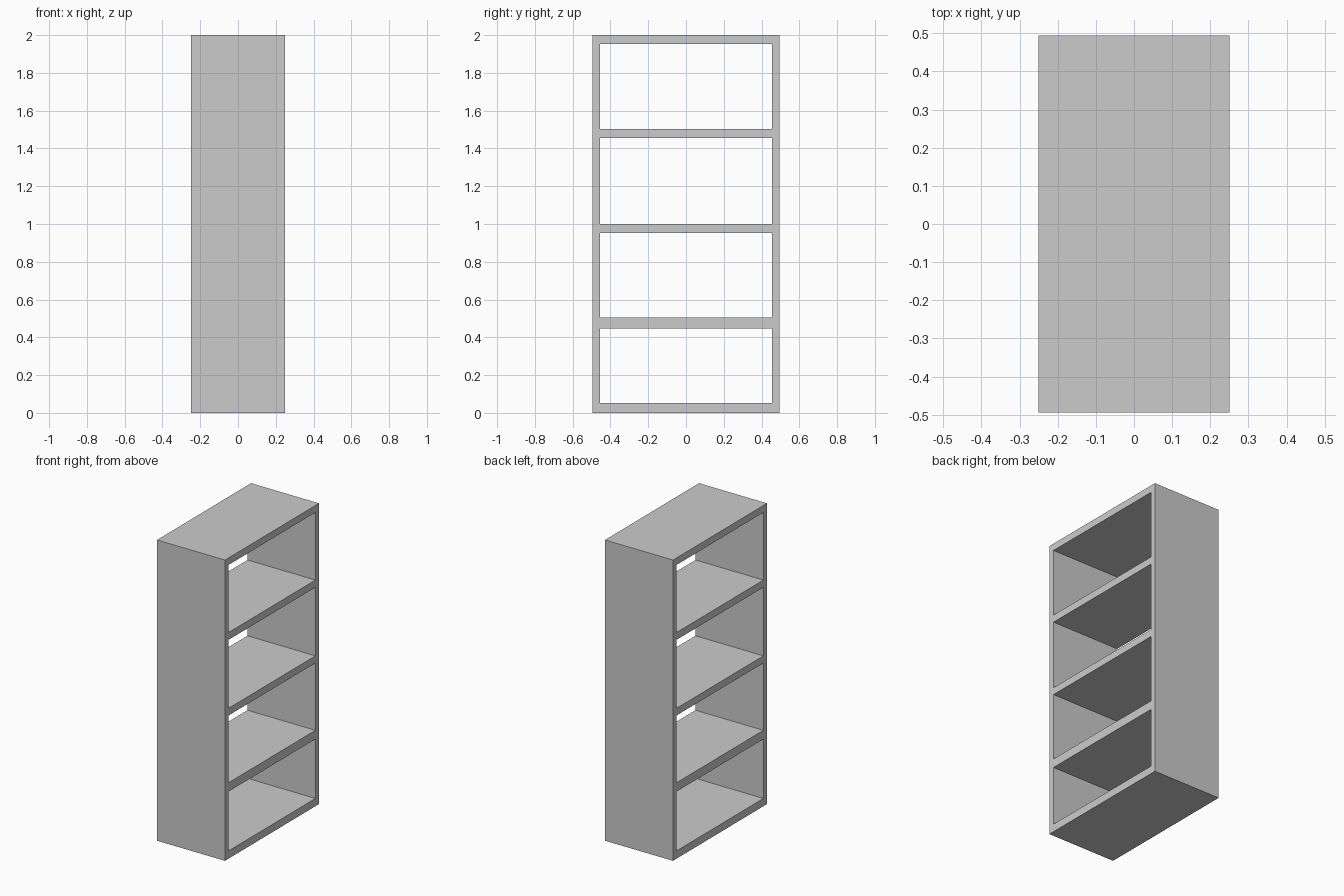
import bpy
from math import radians

if "Cube" in bpy.data.objects:
    bpy.data.objects.remove(bpy.data.objects["Cube"])

HALF_DEPTH = 0.25      # along x
HALF_WIDTH = 0.494     # along y
HALF_INNER = 0.456
HEIGHT = 2.0
# bottom and top of each open bay, from the floor up
BAYS = [(0.052, 0.446), (0.505, 0.952), (1.0, 1.455), (1.504, 1.953)]

curve = bpy.data.curves.new("bookcase_frame", 'CURVE')
curve.dimensions = '2D'
curve.fill_mode = 'BOTH'
curve.extrude = HALF_DEPTH


def add_rectangle(half_width, low, high):
    spline = curve.splines.new('POLY')
    spline.points.add(3)
    corners = [(-half_width, low), (half_width, low), (half_width, high), (-half_width, high)]
    for point, (u, v) in zip(spline.points, corners):
        point.co = (u, v, 0, 1)
    spline.use_cyclic_u = True
    spline.use_smooth = False


# outer outline, then one opening per bay leaves the sides and shelves
add_rectangle(HALF_WIDTH, 0.0, HEIGHT)
for low, high in BAYS:
    add_rectangle(HALF_INNER, low, high)

# stand the profile up in the yz plane, extruded along x
frame = bpy.data.objects.new("bookcase_frame", curve)
frame.rotation_euler = (radians(90), 0, radians(90))
bpy.context.collection.objects.link(frame)

# turn into a welded, flat-shaded mesh
bpy.context.view_layer.objects.active = frame
frame.select_set(True)
bpy.ops.object.convert(target='MESH')
bpy.ops.object.mode_set(mode='EDIT')
bpy.ops.mesh.select_all(action='SELECT')
bpy.ops.mesh.remove_doubles(threshold=0.0001)
bpy.ops.mesh.normals_make_consistent(inside=False)
bpy.ops.object.mode_set(mode='OBJECT')
bpy.ops.object.shade_flat()
